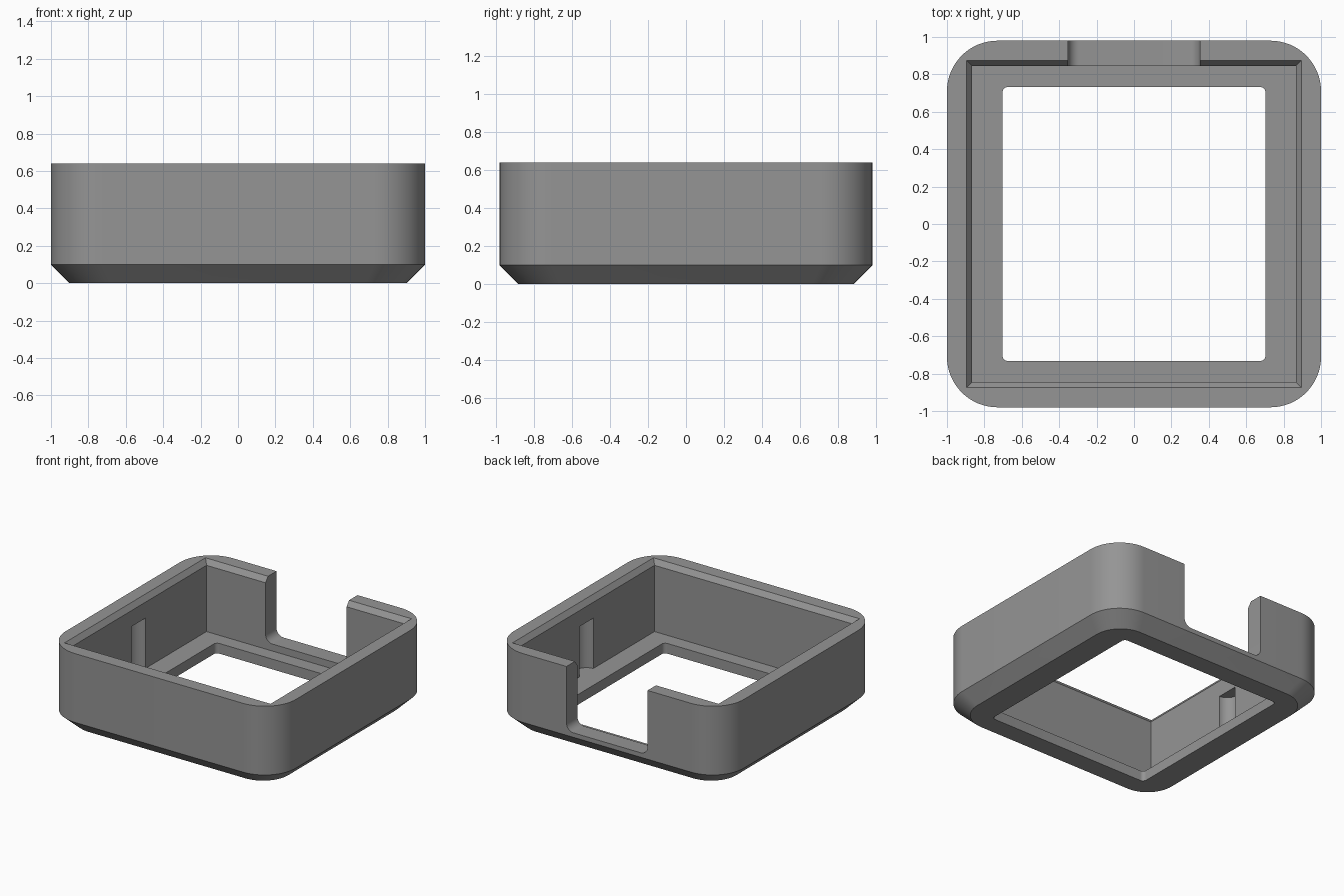
import bpy, bmesh, math

if "Cube" in bpy.data.objects:
    bpy.data.objects.remove(bpy.data.objects["Cube"])

grey = bpy.data.materials.new("matte grey")
grey.diffuse_color = (0.3, 0.3, 0.3, 1)
grey.use_nodes = True
grey.node_tree.nodes["Principled BSDF"].inputs["Base Color"].default_value = grey.diffuse_color


def rounded_rect(hx, hy, r, steps=16):
    """Outline of a rectangle with rounded corners, or sharp ones when r is 0."""
    pts = []
    for i, (sx, sy) in enumerate([(1, 1), (-1, 1), (-1, -1), (1, -1)]):
        for k in range(steps + 1 if r else 1):
            a = math.pi / 2 * (i + k / steps)
            pts.append((sx * (hx - r) + r * math.cos(a) * bool(r),
                        sy * (hy - r) + r * math.sin(a) * bool(r)))
    return pts


def loft(name, sections):
    """Closed solid through outlines stacked in z: [(z, outline), ...]."""
    bm = bmesh.new()
    rings = [[bm.verts.new((x, y, z)) for x, y in pts] for z, pts in sections]
    n = len(rings[0])
    for lo, hi in zip(rings, rings[1:]):
        for i in range(n):
            j = (i + 1) % n
            bm.faces.new((lo[i], lo[j], hi[j], hi[i]))
    bm.faces.new(rings[0][::-1])
    bm.faces.new(rings[-1])
    bmesh.ops.recalc_face_normals(bm, faces=bm.faces)
    mesh = bpy.data.meshes.new(name)
    bm.to_mesh(mesh)
    bm.free()
    obj = bpy.data.objects.new(name, mesh)
    mesh.materials.append(grey)
    bpy.context.collection.objects.link(obj)
    return obj


# Frame body with a chamfered underside
body = loft("frame_body", [
    (0, rounded_rect(0.9, 0.88, 0.22)),
    (0.1, rounded_rect(1, 0.98, 0.27)),
    (0.64, rounded_rect(1, 0.98, 0.27))])

# Square pocket with a bevelled rim
pocket = loft("pocket_cutter", [
    (0.08, rounded_rect(0.865, 0.845, 0)),
    (0.6, rounded_rect(0.865, 0.845, 0)),
    (0.64, rounded_rect(0.895, 0.875, 0)),
    (0.8, rounded_rect(0.895, 0.875, 0))])

# Window through the floor
window = loft("window_cutter", [
    (-0.1, rounded_rect(0.703, 0.733, 0.03, 6)),
    (0.3, rounded_rect(0.703, 0.733, 0.03, 6))])

# Back slot with rounded lower corners, laid along y
slot = loft("slot_cutter", [
    (-0.2, rounded_rect(0.352, 0.43, 0.06, 8)),
    (0.2, rounded_rect(0.352, 0.43, 0.06, 8))])
slot.rotation_euler.x = math.pi / 2
slot.location = (0, 1.0, 0.565)

# Half-round grooves in the left and right walls
cutters = [pocket, window, slot]
for side, label in ((-1, "left"), (1, "right")):
    circle = rounded_rect(0.085, 0.085, 0.0849, 8)
    groove = loft(label + "_groove_cutter", [(0.08, circle), (0.475, circle)])
    groove.location.x = side * 0.865
    cutters.append(groove)

# Cut all openings and keep only the finished frame
bpy.context.view_layer.objects.active = body
body.select_set(True)
for cutter in cutters:
    mod = body.modifiers.new(cutter.name, 'BOOLEAN')
    mod.operation = 'DIFFERENCE'
    mod.solver = 'EXACT'
    mod.object = cutter
    bpy.ops.object.modifier_apply(modifier=mod.name)
for cutter in cutters:
    bpy.data.objects.remove(cutter)

bpy.ops.object.shade_smooth_by_angle(angle=math.radians(30))
